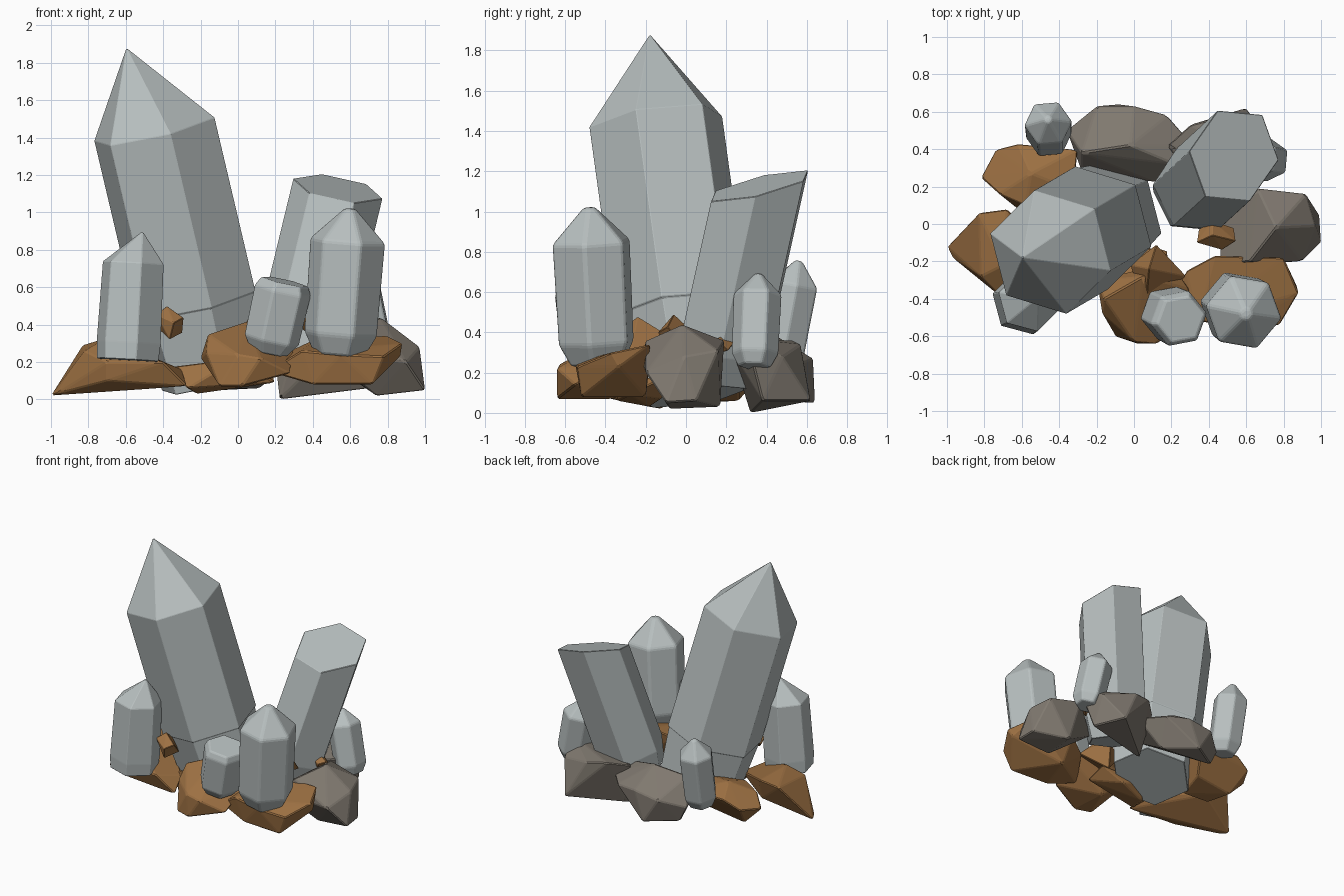
import bpy, bmesh, math
from mathutils import Vector


def material(name, rgb):
    m = bpy.data.materials.new(name)
    m.diffuse_color = (*rgb, 1)
    return m


GREY = material("crystal grey", (0.48, 0.525, 0.525))
BROWN = material("earth brown", (0.34, 0.165, 0.056))
STONE = material("stone taupe", (0.215, 0.19, 0.16))


def finish(bm, name, mat):
    bmesh.ops.recalc_face_normals(bm, faces=bm.faces)
    mesh = bpy.data.meshes.new(name)
    bm.to_mesh(mesh)
    bm.free()
    mesh.materials.append(mat)
    ob = bpy.data.objects.new(name, mesh)
    bpy.context.collection.objects.link(ob)
    return ob


def crystal(name, base, top, radius, angle, sections, tip=None, cut=None, bevel=0.0, segs=1):
    """Six-sided prism along base->top; sections are (fraction along axis, radius scale)."""
    base, top = Vector(base), Vector(top)
    axis = top - base
    rot = Vector((0, 0, 1)).rotation_difference(axis)
    bm = bmesh.new()
    rings = []
    for t, s in sections:
        ring = []
        for k in range(6):
            a = math.radians(angle + 60 * k)
            p = Vector((math.cos(a), math.sin(a), 0)) * radius * s
            ring.append(bm.verts.new(base + axis * t + rot @ p))
        rings.append(ring)
    bm.faces.new(rings[0][::-1])
    for lo, hi in zip(rings, rings[1:]):
        for k in range(6):
            n = (k + 1) % 6
            bm.faces.new((lo[k], lo[n], hi[n], hi[k]))
    if tip:
        apex = bm.verts.new(tip)
        for k in range(6):
            bm.faces.new((rings[-1][k], rings[-1][(k + 1) % 6], apex))
    else:
        bm.faces.new(rings[-1])
    if cut:  # slanted flat end
        geom = bm.verts[:] + bm.edges[:] + bm.faces[:]
        res = bmesh.ops.bisect_plane(bm, geom=geom, plane_co=cut[0], plane_no=cut[1], clear_outer=True)
        edges = [e for e in res["geom_cut"] if isinstance(e, bmesh.types.BMEdge)]
        bmesh.ops.contextual_create(bm, geom=edges)
    bmesh.ops.recalc_face_normals(bm, faces=bm.faces)
    if bevel:
        bmesh.ops.bevel(bm, geom=bm.edges[:], offset=bevel, segments=segs,
                        profile=0.5, affect='EDGES', clamp_overlap=True)
    return finish(bm, name, GREY)


def rock(name, mat, points, bevel=0.007):
    """Faceted boulder: hull around a few corner points, edges slightly worn."""
    bm = bmesh.new()
    for p in points:
        bm.verts.new(p)
    res = bmesh.ops.convex_hull(bm, input=bm.verts[:])
    junk = [v for v in res["geom_interior"] if isinstance(v, bmesh.types.BMVert)]
    if junk:
        bmesh.ops.delete(bm, geom=junk, context='VERTS')
    bmesh.ops.recalc_face_normals(bm, faces=bm.faces)
    if bevel:
        bmesh.ops.bevel(bm, geom=bm.edges[:], offset=bevel, segments=1,
                        profile=0.5, affect='EDGES', clamp_overlap=True)
    return finish(bm, name, mat)


# Large crystals
crystal("large_pointed_crystal", (-0.13, 0.036, 0.10), (-0.447, -0.15, 1.445), 0.342, -16,
        [(0, 0.86), (0.305, 0.97), (0.31, 1.0), (1, 1)], tip=(-0.597, -0.18, 1.88), bevel=0.003)
crystal("large_cut_crystal", (0.305, 0.155, 0.18), (0.60, 0.426, 1.40), 0.246, -4,
        [(0, 0.85), (0.12, 1), (1, 1)], cut=((0.54, 0.38, 1.13), (0.2, -0.25, 1)), bevel=0.003)

# Medium and small crystals
ROUND_END = [(0, 0.68), (0.14, 0.97), (0.78, 1.0), (1, 0.16)]
crystal("front_right_crystal", (0.54, -0.44, 0.24), (0.60, -0.48, 1.02), 0.206, 50,
        ROUND_END, bevel=0.014, segs=2)
crystal("back_left_crystal", (-0.455, 0.46, 0.22), (-0.46, 0.56, 0.755), 0.128, 5,
        ROUND_END, bevel=0.011, segs=2)
crystal("back_right_crystal", (0.73, 0.34, 0.23), (0.63, 0.36, 0.69), 0.122, 25,
        ROUND_END, bevel=0.011, segs=2)
crystal("front_stub_crystal", (0.165, -0.47, 0.25), (0.25, -0.51, 0.63), 0.157, 10,
        [(0, 0.65), (0.18, 0.97), (0.88, 1), (1, 0.84)], bevel=0.01, segs=2)
crystal("front_left_crystal", (-0.59, -0.42, 0.21), (-0.56, -0.41, 0.73), 0.178, 45,
        [(0, 0.96), (0.18, 1), (1, 0.95)], tip=(-0.51, -0.39, 0.90), bevel=0.004)

# Brown rocks
rock("left_brown_rock", BROWN, [
    (-1.0, -0.12, 0.02), (-0.97, -0.18, 0.03), (-0.83, 0.06, 0.29), (-0.68, 0.08, 0.32),
    (-0.82, -0.28, 0.26), (-0.70, -0.22, 0.33), (-0.70, -0.40, 0.20), (-0.70, -0.38, 0.10),
    (-0.40, -0.43, 0.20), (-0.27, -0.38, 0.07), (-0.30, -0.25, 0.16), (-0.66, 0.02, 0.15)])
rock("front_brown_rock", BROWN, [
    (-0.17, -0.48, 0.25), (-0.16, -0.40, 0.35), (0.0, -0.63, 0.24), (0.12, -0.64, 0.22),
    (-0.10, -0.60, 0.07), (0.02, -0.64, 0.07), (0.28, -0.55, 0.14), (0.30, -0.35, 0.26),
    (0.20, -0.20, 0.32), (0.05, -0.28, 0.42), (-0.20, -0.30, 0.22), (0.0, -0.35, 0.07)])
rock("front_brown_spike", BROWN, [
    (0.08, -0.24, 0.48), (0.12, -0.11, 0.40), (-0.02, -0.22, 0.30), (0.28, -0.28, 0.28),
    (0.06, -0.48, 0.28), (0.10, -0.16, 0.17)], bevel=0.004)
rock("right_brown_rock", BROWN, [
    (0.16, -0.45, 0.15), (0.28, -0.25, 0.26), (0.34, -0.52, 0.26), (0.55, -0.55, 0.24),
    (0.78, -0.54, 0.23), (0.88, -0.37, 0.30), (0.87, -0.33, 0.23), (0.80, -0.18, 0.34),
    (0.43, -0.17, 0.33), (0.72, -0.52, 0.08), (0.40, -0.50, 0.08), (0.50, -0.20, 0.08)])
rock("back_left_brown_rock", BROWN, [
    (-0.82, 0.25, 0.20), (-0.74, 0.40, 0.22), (-0.62, 0.43, 0.28), (-0.30, 0.40, 0.27),
    (-0.58, 0.10, 0.30), (-0.32, 0.18, 0.30), (-0.55, 0.27, 0.35), (-0.72, 0.16, 0.27),
    (-0.68, 0.26, 0.06), (-0.62, 0.08, 0.05), (-0.42, 0.05, 0.06), (-0.38, 0.26, 0.10)])
rock("middle_brown_rock", BROWN, [
    (-0.40, -0.22, 0.17), (-0.22, -0.18, 0.03), (-0.27, -0.34, 0.06), (0.0, -0.36, 0.22),
    (0.20, -0.28, 0.09), (0.0, -0.12, 0.07), (-0.20, -0.10, 0.14), (0.18, -0.14, 0.16)])


# Little brown nuggets
def nugget(name, x, y, z, w, d, h):
    rock(name, BROWN, [
        (x - w, y - d * .5, z + h * .5), (x - w * .9, y + d * .4, z - h * .3),
        (x + w, y - d * .4, z + h * .3), (x + w * .9, y + d * .5, z - h * .6),
        (x - w * .2, y, z + h), (x + w * .3, y - d, z), (x - w * .2, y + d, z + h * .2),
        (x, y - d * .6, z - h)], 0.003)


nugget("left_nugget", -0.365, -0.33, 0.41, 0.075, 0.08, 0.09)
nugget("centre_nugget", 0.44, -0.06, 0.40, 0.105, 0.078, 0.09)
nugget("back_nugget", 0.58, 0.18, 0.34, 0.06, 0.06, 0.05)

# Taupe boulders
rock("right_boulder", STONE, [
    (0.46, -0.22, 0.25), (0.45, 0.05, 0.22), (0.66, 0.19, 0.36), (0.76, -0.02, 0.44),
    (0.62, -0.20, 0.36), (0.92, 0.16, 0.31), (0.97, -0.01, 0.28), (1.0, -0.10, 0.05),
    (0.99, 0.05, 0.06), (0.90, -0.20, 0.20), (0.75, 0.17, 0.03), (0.74, -0.08, 0.02)])
rock("back_boulder", STONE, [
    (-0.36, 0.50, 0.18), (-0.20, 0.63, 0.24), (0.0, 0.63, 0.27), (0.18, 0.58, 0.25),
    (0.32, 0.42, 0.25), (-0.28, 0.38, 0.36), (-0.02, 0.42, 0.40), (0.22, 0.32, 0.32),
    (-0.28, 0.28, 0.22), (0.12, 0.22, 0.20), (-0.08, 0.64, 0.05), (0.12, 0.45, 0.06),
    (-0.30, 0.50, 0.06)])
rock("back_right_boulder", STONE, [
    (0.18, 0.42, 0.33), (0.30, 0.53, 0.36), (0.45, 0.57, 0.34), (0.70, 0.48, 0.28),
    (0.76, 0.30, 0.37), (0.55, 0.22, 0.32), (0.30, 0.25, 0.28), (0.22, 0.32, 0.0),
    (0.26, 0.37, 0.01), (0.60, 0.62, 0.06), (0.70, 0.38, 0.06)])
